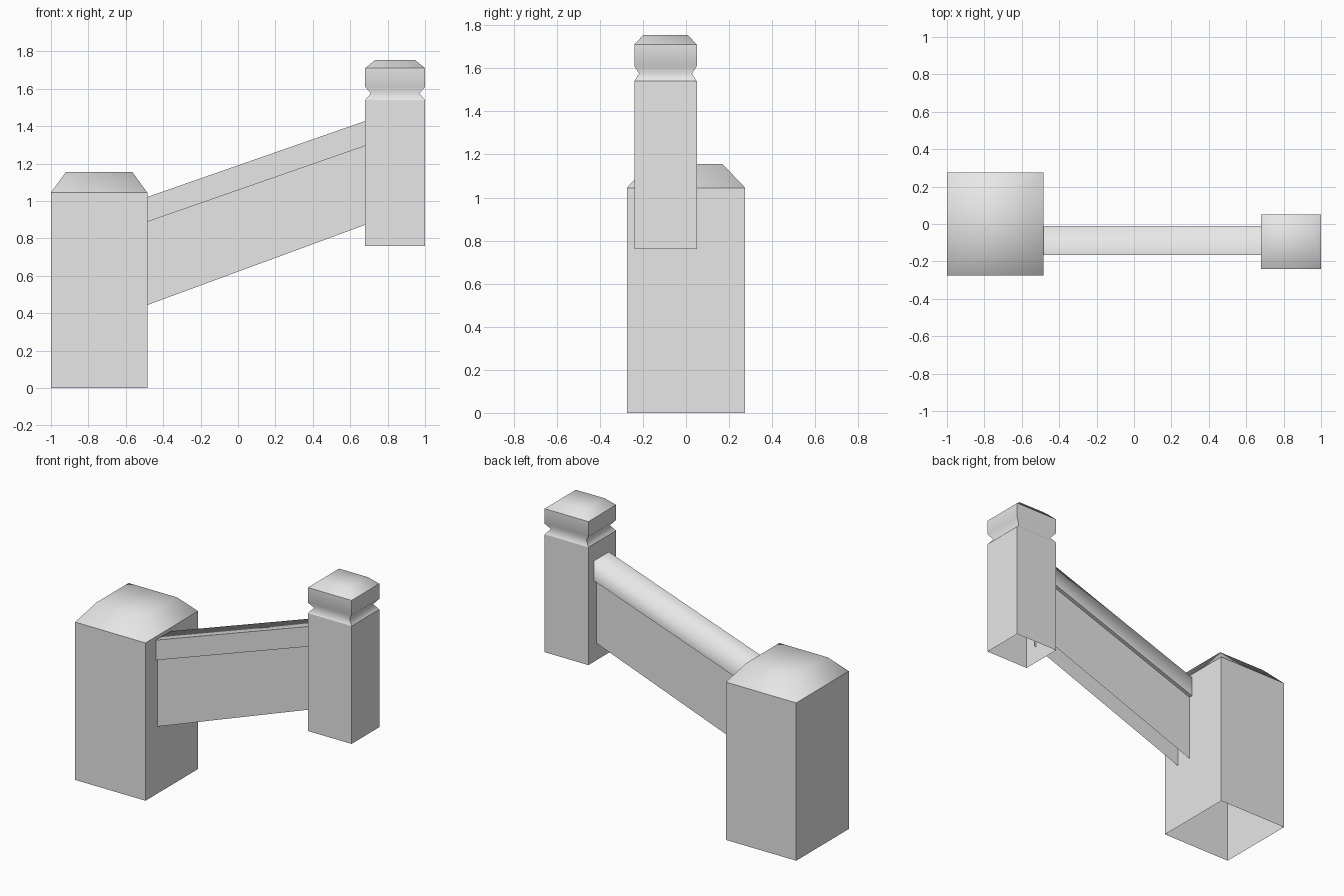
import bpy
import bmesh

cube = bpy.data.objects.get("Cube")
if cube:
    bpy.data.objects.remove(cube, do_unlink=True)

grey = bpy.data.materials.new("plain_grey")
grey.use_nodes = True
grey.diffuse_color = (0.8, 0.8, 0.8, 1)
grey.node_tree.nodes["Principled BSDF"].inputs["Base Color"].default_value = grey.diffuse_color


def finish(name, bm, is_smooth):
    """Turn a bmesh into an object, keeping sharp every edge not picked by is_smooth."""
    bmesh.ops.recalc_face_normals(bm, faces=bm.faces)
    for face in bm.faces:
        face.smooth = True
    for edge in bm.edges:
        edge.smooth = is_smooth(edge)
    mesh = bpy.data.meshes.new(name)
    bm.to_mesh(mesh)
    bm.free()
    mesh.materials.append(grey)
    obj = bpy.data.objects.new(name, mesh)
    bpy.context.collection.objects.link(obj)


def post(name, x0, x1, y0, y1, levels, soft_from, sharp_heights):
    """Stack square rings given as (height, inset x, inset y); open below, capped on top."""
    bm = bmesh.new()
    rings = [[bm.verts.new(p) for p in ((x0 + a, y0 + b, z), (x1 - a, y0 + b, z),
                                        (x1 - a, y1 - b, z), (x0 + a, y1 - b, z))]
             for z, a, b in levels]
    for low, high in zip(rings, rings[1:]):
        for i in range(4):
            j = (i + 1) % 4
            bm.faces.new((low[i], low[j], high[j], high[i]))
    bm.faces.new(rings[-1])

    def is_smooth(edge):
        za, zb = (v.co.z for v in edge.verts)
        if abs(za - zb) < 0.001:
            return all(abs(za - h) > 0.001 for h in sharp_heights)
        return max(za, zb) > soft_from

    finish(name, bm, is_smooth)


def sloped_beam(name, y0, y1, bottom, top, is_smooth, open_below=False):
    """Slanted box running between the posts; bottom and top are (left, right) heights."""
    bm = bmesh.new()
    ends = [[bm.verts.new(p) for p in ((x, y0, bottom[k]), (x, y1, bottom[k]),
                                       (x, y1, top[k]), (x, y0, top[k]))]
            for k, x in enumerate((-0.495, 0.69))]
    for i in range(1 if open_below else 0, 4):
        j = (i + 1) % 4
        bm.faces.new((ends[0][i], ends[0][j], ends[1][j], ends[1][i]))
    finish(name, bm, is_smooth)


# Large lower post with a bevelled cap
post("lower_post", -1.0, -0.485, -0.275, 0.275,
     [(0, 0, 0), (1.045, 0, 0), (1.155, 0.08, 0.105)], 1.05, [0, 1.045])

# Slim upper post with a notched neck and a bevelled cap
post("upper_post", 0.68, 1.0, -0.24, 0.05,
     [(0.76, 0, 0), (1.54, 0, 0), (1.575, 0.03, 0.022), (1.61, 0, 0),
      (1.71, 0, 0), (1.755, 0.055, 0.042)], 1.72, [0.76, 1.54, 1.71])

# Handrail, softened along its back upper edge
sloped_beam("handrail", -0.165, -0.01, (0.885, 1.298), (1.018, 1.431),
            lambda e: all(v.co.y > -0.1 for v in e.verts)
            and abs(e.verts[0].co.x - e.verts[1].co.x) > 1
            and max(v.co.z for v in e.verts) > 1.4)

# Recessed hollow panel below the handrail
sloped_beam("side_panel", -0.15, -0.035, (0.44, 0.876), (0.887, 1.3),
            lambda e: False, open_below=True)
